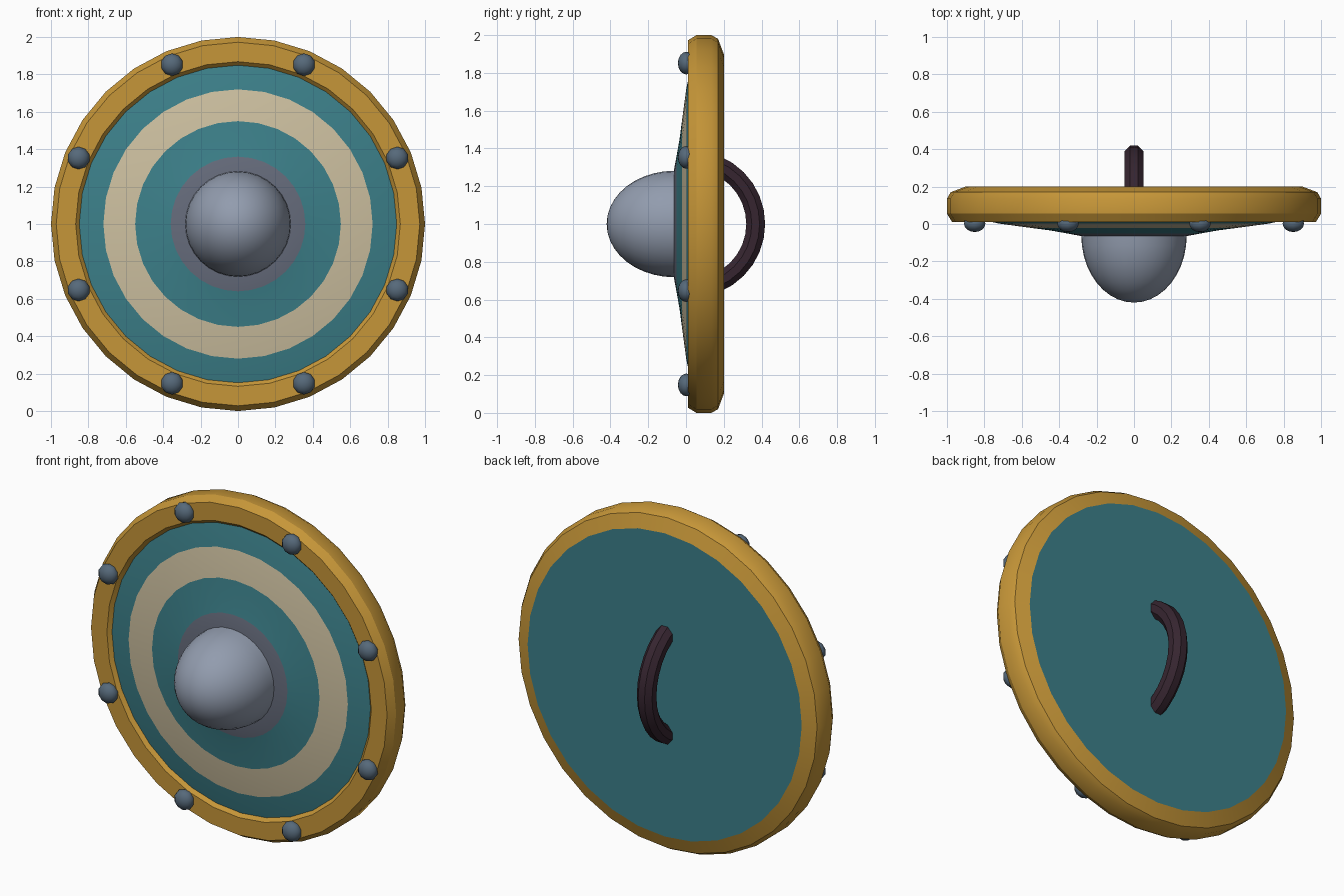
import bpy, bmesh, math
from mathutils import Vector

if "Cube" in bpy.data.objects:
    bpy.data.objects.remove(bpy.data.objects["Cube"])


def material(name, r, g, b):
    m = bpy.data.materials.new(name)
    lin = [((c / 255 + 0.055) / 1.055) ** 2.4 for c in (r, g, b)]
    m.diffuse_color = (*lin, 1)
    m.use_nodes = True
    m.node_tree.nodes["Principled BSDF"].inputs["Base Color"].default_value = m.diffuse_color
    return m


gold = material("gold", 198, 150, 56)
teal = material("teal", 60, 128, 138)
cream = material("cream", 205, 192, 160)
steel = material("steel", 146, 156, 174)
dull_steel = material("dull steel", 102, 108, 124)
stud_grey = material("stud grey", 86, 105, 122)
leather = material("dark leather", 54, 37, 48)


def finish(bm, name, mats, angle=30):
    bmesh.ops.recalc_face_normals(bm, faces=bm.faces)
    me = bpy.data.meshes.new(name)
    bm.to_mesh(me)
    bm.free()
    for m in mats:
        me.materials.append(m)
    me.shade_smooth()
    me.set_sharp_from_angle(angle=math.radians(angle))
    ob = bpy.data.objects.new(name, me)
    bpy.context.collection.objects.link(ob)
    return ob


def lathe(name, profile, mats, bands=None, n=32, closed=False, angle=30):
    """Spin (radius, y) points round the shield axis; bands = material per strip."""
    bm = bmesh.new()
    rings = []
    for r, y in profile:
        if r == 0:
            rings.append([bm.verts.new((0, y, 1))] * n)
        else:
            rings.append([bm.verts.new((r * math.sin(2 * math.pi * i / n), y,
                                        1 + r * math.cos(2 * math.pi * i / n)))
                          for i in range(n)])
    pairs = list(zip(rings, rings[1:]))
    if closed:
        pairs.append((rings[-1], rings[0]))
    for k, (a, b) in enumerate(pairs):
        for i in range(n):
            j = (i + 1) % n
            quad = list(dict.fromkeys((a[i], a[j], b[j], b[i])))
            bm.faces.new(quad).material_index = bands[k] if bands else 0
    return finish(bm, name, mats, angle)


# Domed board with painted rings and flat back
lathe("board",
      [(0, -0.065), (0.28, -0.065), (0.36, -0.05), (0.45, -0.034), (0.55, -0.021),
       (0.72, 0.002), (0.86, 0.033), (0.9, 0.2), (0, 0.2)],
      [teal, cream, dull_steel], [2, 2, 0, 0, 1, 0, 0, 0])

# Bevelled rim
lathe("rim",
      [(0.84, 0.04), (0.868, 0.01), (0.972, 0.01), (1, 0.055), (1, 0.135),
       (0.98, 0.17), (0.9, 0.2)],
      [gold], closed=True)

# Central boss
steps = 10
lathe("boss",
      [(0.282 * math.cos(math.pi / 2 * i / steps) if i < steps else 0,
        -0.06 - 0.36 * math.sin(math.pi / 2 * i / steps)) for i in range(steps + 1)],
      [steel])

# Eight rim studs
for k in range(8):
    a = math.radians(22.5 + 45 * k)
    bm = bmesh.new()
    bmesh.ops.create_uvsphere(bm, u_segments=10, v_segments=8, radius=1)
    for v in bm.verts:
        x, y, z = v.co
        v.co = Vector((0.922 * math.sin(a) + 0.06 * x, 0.002 - 0.045 * z,
                       1 + 0.922 * math.cos(a) + 0.06 * y))
    finish(bm, f"stud_{k + 1}", [stud_grey], 50)

# Arched handle: octagonal section swept along a half circle
bm = bmesh.new()
rings = []
for i in range(17):
    t = math.pi * i / 16
    ring = []
    for s in range(8):
        p = math.radians(22.5 + 45 * s)
        r = 0.339 + 0.054 * math.cos(p)
        ring.append(bm.verts.new((0.054 * math.sin(p), 0.03 + r * math.sin(t),
                                  1 + r * math.cos(t))))
    rings.append(ring)
for a, b in zip(rings, rings[1:]):
    for s in range(8):
        bm.faces.new((a[s], a[(s + 1) % 8], b[(s + 1) % 8], b[s]))
bm.faces.new(rings[0])
bm.faces.new(rings[-1])
finish(bm, "handle", [leather])
